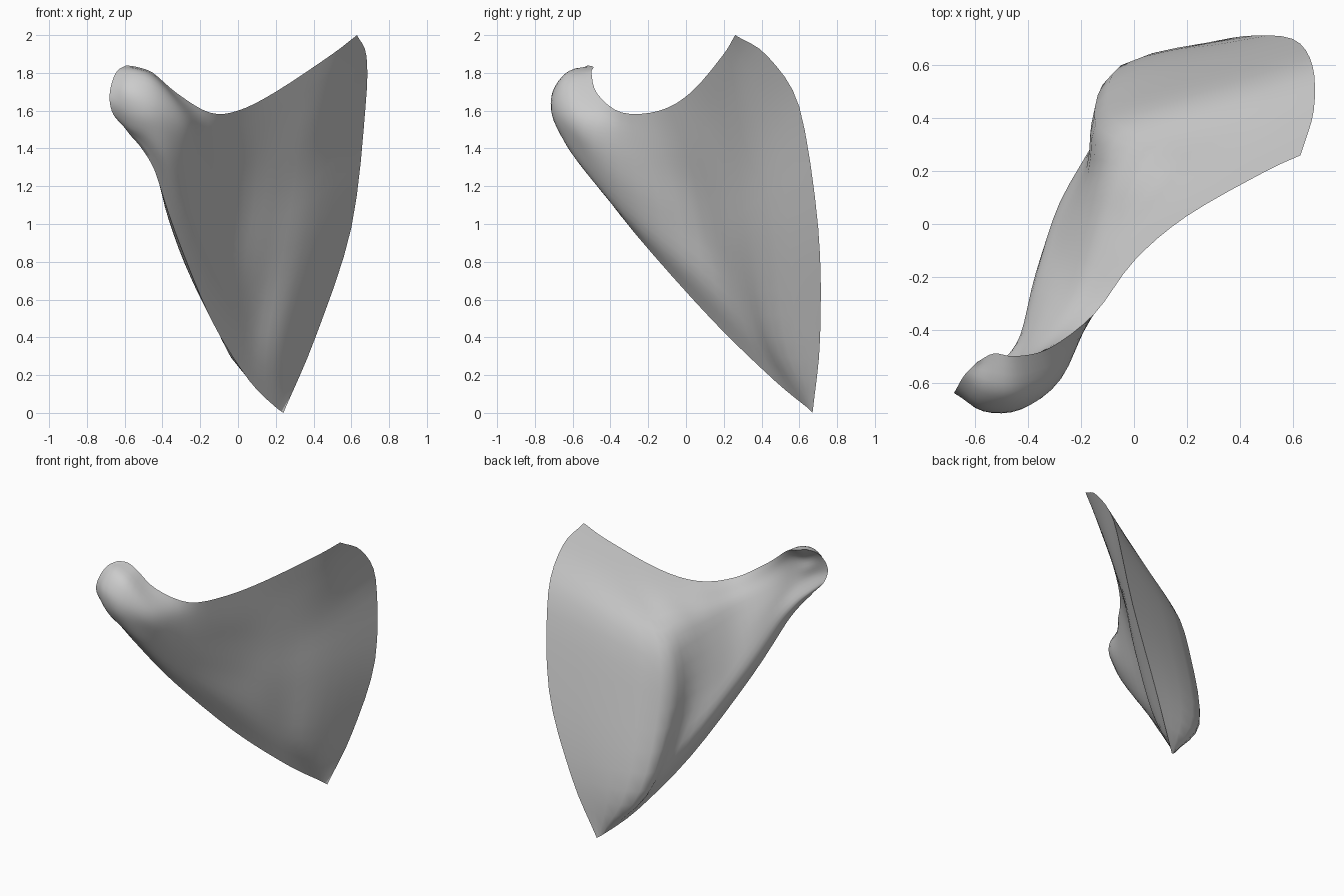
import bpy, bmesh
from mathutils import Vector

if "Cube" in bpy.data.objects:
    bpy.data.objects.remove(bpy.data.objects["Cube"])

STEPS = 4  # interpolated steps between control points

# Thin outer edges, listed from the upper border to the lower border
medial_edge = [(.63, .26, 2), (.68, .43, 1.89), (.675, .6, 1.62),
               (.6, .7, .98), (.41, .71, .4), (.24, .67, 0)]
bulb_rim = [(-.59, -.52, 1.84), (-.64, -.57, 1.81), (-.67, -.62, 1.74),
            (-.68, -.64, 1.66), (-.66, -.62, 1.58), (-.6, -.6, 1.51)]

# Back surface profiles, from the central ridge out to the bulb
back = [
    [(.5, .2, 1.9), (.25, .23, 1.62), (-.03, .36, 1.34), (-.1, .46, .93), (-.05, .6, .38), (.2, .64, .03)],
    [(.2, .03, 1.7), (.1, .1, 1.57), (-.1, .18, 1.38), (-.18, .21, .96), (-.1, .4, .47), (.06, .47, .17)],
    [(0, -.14, 1.6), (-.06, -.07, 1.52), (-.15, -.01, 1.4), (-.27, .01, 1.05), (-.27, .1, .78), (-.14, .14, .49)],
    [(-.15, -.34, 1.59), (-.18, -.3, 1.53), (-.23, -.26, 1.45), (-.32, -.2, 1.23), (-.37, -.18, 1.05), (-.33, -.27, .95)],
    [(-.32, -.47, 1.69), (-.33, -.46, 1.61), (-.36, -.44, 1.52), (-.39, -.41, 1.4), (-.43, -.42, 1.29), (-.44, -.52, 1.28)],
    [(-.45, -.5, 1.8), (-.45, -.54, 1.72), (-.46, -.55, 1.62), (-.47, -.54, 1.52), (-.5, -.52, 1.42), (-.51, -.58, 1.4)],
    [(-.53, -.49, 1.83), (-.55, -.58, 1.75), (-.56, -.59, 1.67), (-.57, -.6, 1.6), (-.57, -.57, 1.5), (-.57, -.59, 1.47)],
]
# Front surface profiles, sharing their two ends with the back
front_inner = [
    [(.45, .27, 1.65), (.41, .36, 1.33), (.35, .41, .9), (.24, .47, .4)],
    [(.22, .12, 1.5), (.2, .2, 1.2), (.14, .25, .85), (.08, .35, .45)],
    [(0, -.07, 1.4), (-.01, 0, 1.2), (-.03, .06, .95), (-.07, .08, .7)],
    [(-.16, -.35, 1.48), (-.18, -.35, 1.35), (-.22, -.35, 1.21), (-.28, -.33, 1.06)],
    [(-.28, -.56, 1.6), (-.28, -.59, 1.52), (-.32, -.59, 1.43), (-.38, -.58, 1.34)],
    [(-.43, -.63, 1.76), (-.42, -.69, 1.66), (-.44, -.7, 1.56), (-.48, -.66, 1.47)],
    [(-.55, -.62, 1.81), (-.57, -.7, 1.71), (-.57, -.7, 1.6), (-.57, -.65, 1.51)],
]
front = [[b[0]] + f + [b[-1]] for b, f in zip(back, front_inner)]


def smooth_path(points):
    """Catmull-Rom path, with tangents limited where spacing is uneven."""
    p = [Vector(q) for q in points]
    n = len(p)

    def tangent(i):
        if i == 0:
            return p[1] - p[0]
        if i == n - 1:
            return p[-1] - p[-2]
        t = (p[i + 1] - p[i - 1]) / 2
        limit = 1.3 * min((p[i + 1] - p[i]).length, (p[i] - p[i - 1]).length)
        return t * min(1, limit / max(t.length, 1e-6))

    out = []
    for i in range(n - 1):
        a, b, ta, tb = p[i], p[i + 1], tangent(i), tangent(i + 1)
        for k in range(STEPS):
            t = k / STEPS
            out.append(a * (2*t**3 - 3*t**2 + 1) + ta * (t**3 - 2*t**2 + t)
                       + b * (3*t**2 - 2*t**3) + tb * (t**3 - t**2))
    return out + [p[-1]]


def add_sheet(bm, profiles):
    """Skin a grid through the profiles."""
    columns = [smooth_path(c) for c in profiles]
    rows = [smooth_path(r) for r in zip(*columns)]
    grid = [[bm.verts.new(v) for v in r] for r in rows]
    for r0, r1 in zip(grid, grid[1:]):
        for i in range(len(r0) - 1):
            bm.faces.new((r0[i], r0[i + 1], r1[i + 1], r1[i]))


# Closed muscle body: back and front sheets welded along the borders
bm = bmesh.new()
for profiles in (back, front):
    add_sheet(bm, [medial_edge] + profiles + [bulb_rim])
bmesh.ops.remove_doubles(bm, verts=bm.verts, dist=0.0005)
bmesh.ops.recalc_face_normals(bm, faces=bm.faces)
mesh = bpy.data.meshes.new("shoulder_blade_muscle")
bm.to_mesh(mesh)
bm.free()
obj = bpy.data.objects.new("shoulder_blade_muscle", mesh)
bpy.context.collection.objects.link(obj)
bpy.context.view_layer.objects.active = obj
obj.select_set(True)
bpy.ops.object.shade_smooth_by_angle(angle=1.0)
